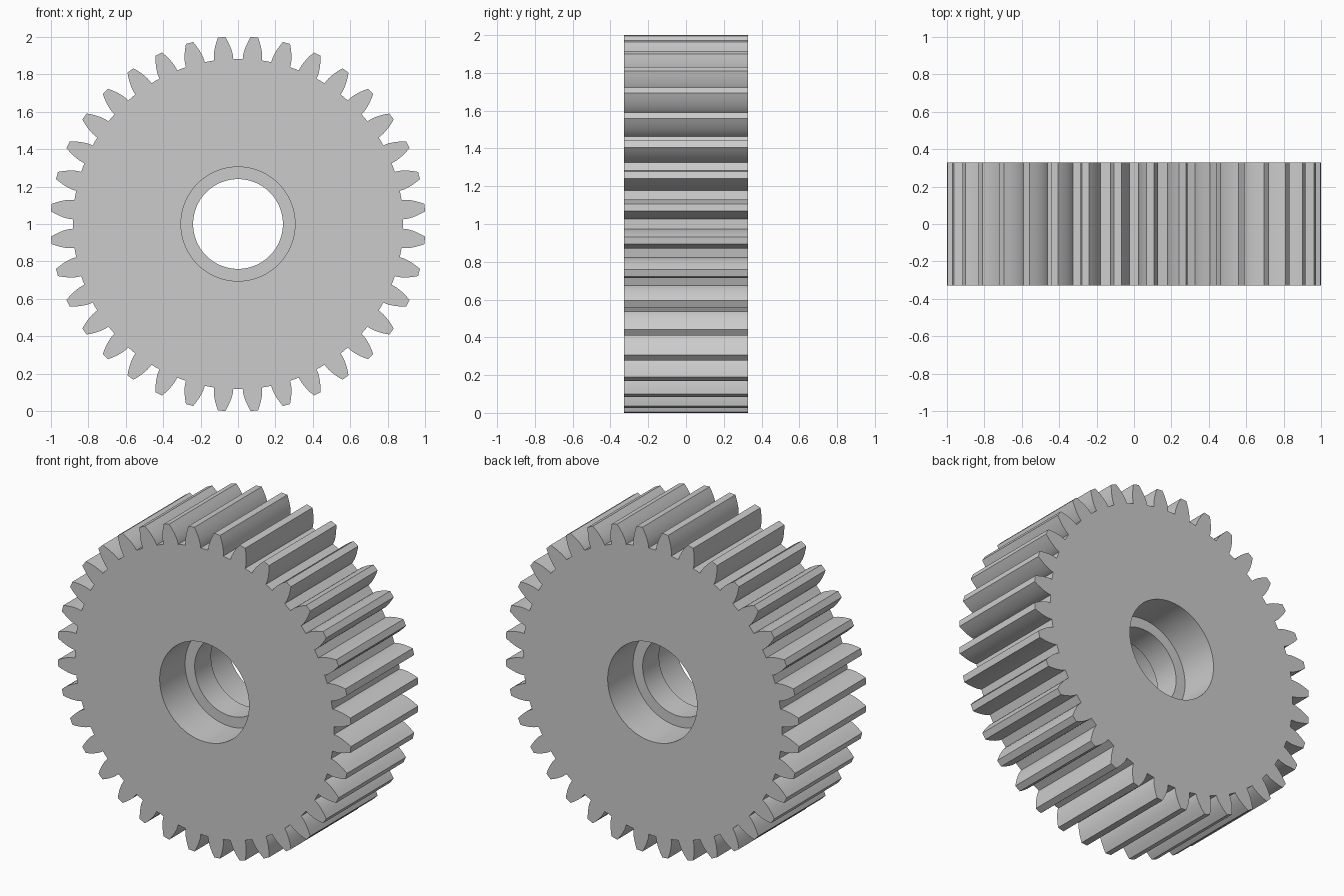
import bpy, bmesh, math
from math import sin, cos, tan, acos, radians, pi

cube = bpy.data.objects.get("Cube")
if cube:
    bpy.data.objects.remove(cube, do_unlink=True)

# Spur gear proportions
TEETH = 36
TIP = 1.0023
MODULE = 2 * TIP / (TEETH + 2)
PITCH = MODULE * TEETH / 2
ROOT = PITCH - 1.25 * MODULE
PRESSURE = radians(20)
BASE = PITCH * cos(PRESSURE)
HALF_WIDTH = 0.328
# Stepped bore: wide recess on both sides of a narrower ledge
RECESS_R, LEDGE_R, LEDGE_HALF = 0.305, 0.24, 0.08
BORE_SIDES = 96
FLANK_STEPS = 5


def involute(a):
    return tan(a) - a


def tooth_profile():
    """(radius, angle) points across one tooth, from root to root."""
    base_half = pi / (2 * TEETH) + involute(PRESSURE)
    flank = [(ROOT, base_half)]
    for i in range(FLANK_STEPS + 1):
        r = BASE + (TIP - BASE) * i / FLANK_STEPS
        flank.append((r, base_half - involute(acos(min(1, BASE / r)))))
    return [(r, -a) for r, a in flank] + flank[::-1]


def loop(bm, polar, y):
    """Closed ring of edges at depth y."""
    vs = [bm.verts.new((r * cos(a), y, 1 + r * sin(a))) for r, a in polar]
    es = [bm.edges.new((v, vs[(i + 1) % len(vs)])) for i, v in enumerate(vs)]
    return vs, es


def skin(bm, a, b, smooth=False):
    """Quads between two rings of equal count."""
    n = len(a)
    for i in range(n):
        j = (i + 1) % n
        bm.faces.new((a[i], a[j], b[j], b[i])).smooth = smooth


def circle(r):
    return [(r, 2 * pi * i / BORE_SIDES) for i in range(BORE_SIDES)]


bm = bmesh.new()

# Toothed rim
step = 2 * pi / TEETH
outline = [(r, a + (k + 0.5) * step) for k in range(TEETH) for r, a in tooth_profile()]
front, front_edges = loop(bm, outline, -HALF_WIDTH)
back, back_edges = loop(bm, outline, HALF_WIDTH)
skin(bm, front, back)

# Stepped bore
sections = [(RECESS_R, -HALF_WIDTH), (RECESS_R, -LEDGE_HALF), (LEDGE_R, -LEDGE_HALF),
            (LEDGE_R, LEDGE_HALF), (RECESS_R, LEDGE_HALF), (RECESS_R, HALF_WIDTH)]
rings = [loop(bm, circle(r), y) for r, y in sections]
for (a, _), (b, _) in zip(rings, rings[1:]):
    skin(bm, a, b, True)

# Side faces between the rim and the bore
for outer, inner in ((front_edges, rings[0][1]), (back_edges, rings[-1][1])):
    bmesh.ops.triangle_fill(bm, edges=outer + inner, use_beauty=True, use_dissolve=False)
bmesh.ops.recalc_face_normals(bm, faces=bm.faces)

mesh = bpy.data.meshes.new("gear_wheel")
bm.to_mesh(mesh)
bm.free()
gear = bpy.data.objects.new("gear_wheel", mesh)
bpy.context.collection.objects.link(gear)

# Plain metal grey
grey = bpy.data.materials.new("light_grey")
grey.use_nodes = True
colour = (0.6, 0.6, 0.6, 1)
grey.diffuse_color = colour
grey.node_tree.nodes["Principled BSDF"].inputs["Base Color"].default_value = colour
mesh.materials.append(grey)

bpy.context.view_layer.objects.active = gear
gear.select_set(True)
bpy.ops.object.shade_smooth_by_angle(angle=radians(20))
